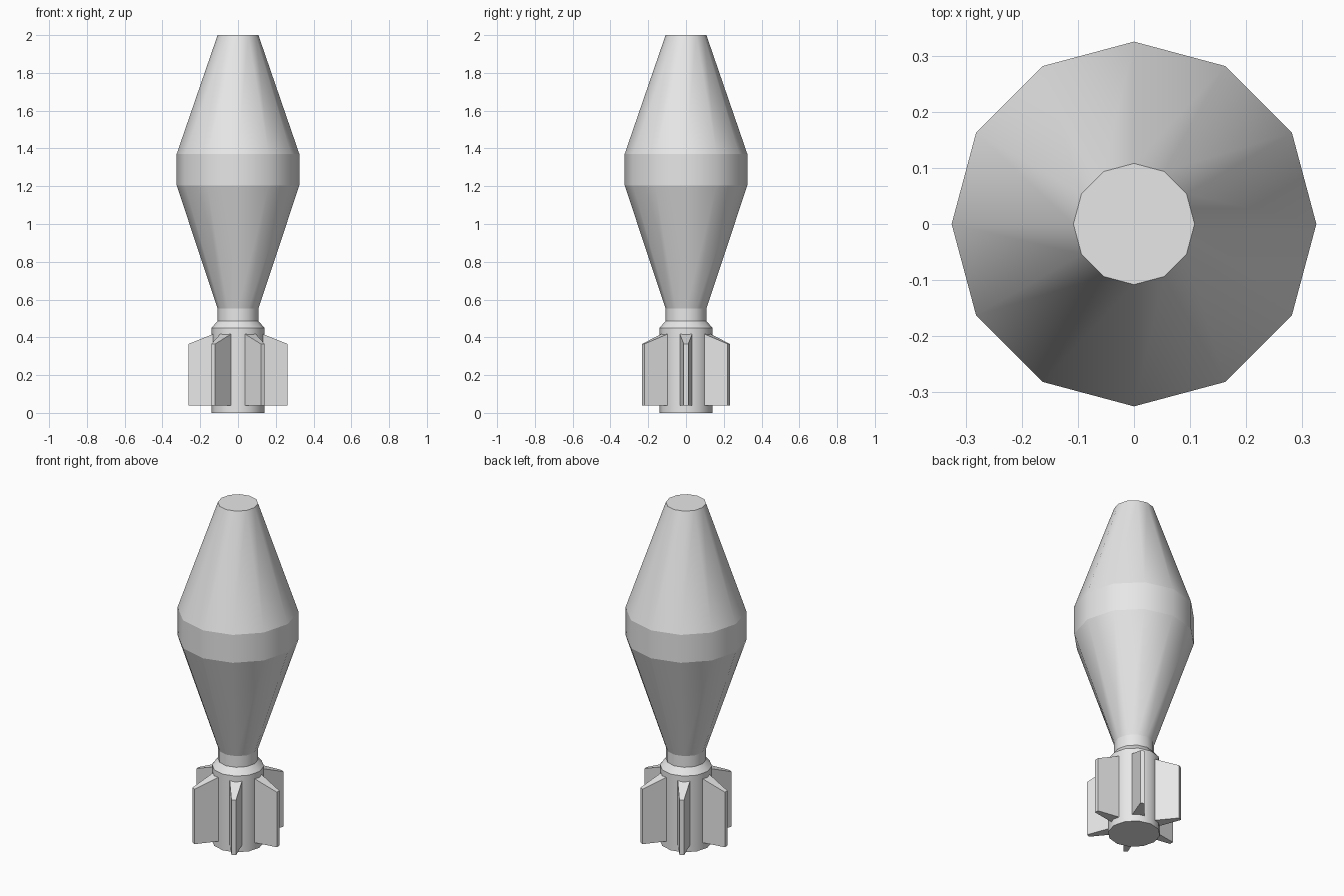
import bpy, bmesh, math
from mathutils import Matrix

cube = bpy.data.objects.get("Cube")
if cube:
    bpy.data.objects.remove(cube, do_unlink=True)

grey = bpy.data.materials.new("light grey")
grey.use_nodes = True
grey.diffuse_color = (0.8, 0.8, 0.8, 1)
grey.node_tree.nodes["Principled BSDF"].inputs["Base Color"].default_value = (0.8, 0.8, 0.8, 1)


def finish(bm, name):
    bmesh.ops.recalc_face_normals(bm, faces=bm.faces)
    mesh = bpy.data.meshes.new(name)
    bm.to_mesh(mesh)
    bm.free()
    mesh.materials.append(grey)
    obj = bpy.data.objects.new(name, mesh)
    bpy.context.collection.objects.link(obj)
    return obj


def turned(name, profile, sides=12):
    """Capped solid of revolution: smooth around, crisp at every ring."""
    bm = bmesh.new()
    rings = []
    for r, z in profile:
        rings.append([bm.verts.new((r * math.cos(math.tau * i / sides),
                                    r * math.sin(math.tau * i / sides), z))
                      for i in range(sides)])
    for low, high in zip(rings, rings[1:]):
        for i in range(sides):
            j = (i + 1) % sides
            bm.faces.new((low[i], low[j], high[j], high[i])).smooth = True
    bm.faces.new(rings[0][::-1])
    bm.faces.new(rings[-1])
    for e in bm.edges:
        if abs(e.verts[0].co.z - e.verts[1].co.z) < 1e-5:
            e.smooth = False
    return finish(bm, name)


# Body with tapered nose, straight band, tapered rear, neck and tail tube
turned("shell_body", [(0.14, 0), (0.14, 0.45), (0.108, 0.487), (0.108, 0.553),
                      (0.325, 1.205), (0.325, 1.37), (0.108, 2.0)])

# Six wedge-shaped tail fins with sloping tops
R_IN, R_OUT, W_IN, W_OUT = 0.125, 0.262, 0.034, 0.012
Z_BOTTOM, Z_OUTER, Z_INNER = 0.04, 0.365, 0.42
for n in range(6):
    bm = bmesh.new()
    bmesh.ops.create_cube(bm, size=2)
    for v in bm.verts:
        outer, top = v.co.x > 0, v.co.z > 0
        side = 1 if v.co.y > 0 else -1
        v.co = (R_OUT if outer else R_IN,
                side * (W_OUT if outer else W_IN),
                (Z_OUTER if outer else Z_INNER) if top else Z_BOTTOM)
    bm.transform(Matrix.Rotation(math.tau * n / 6, 4, 'Z'))
    finish(bm, f"tail_fin_{n + 1}")
